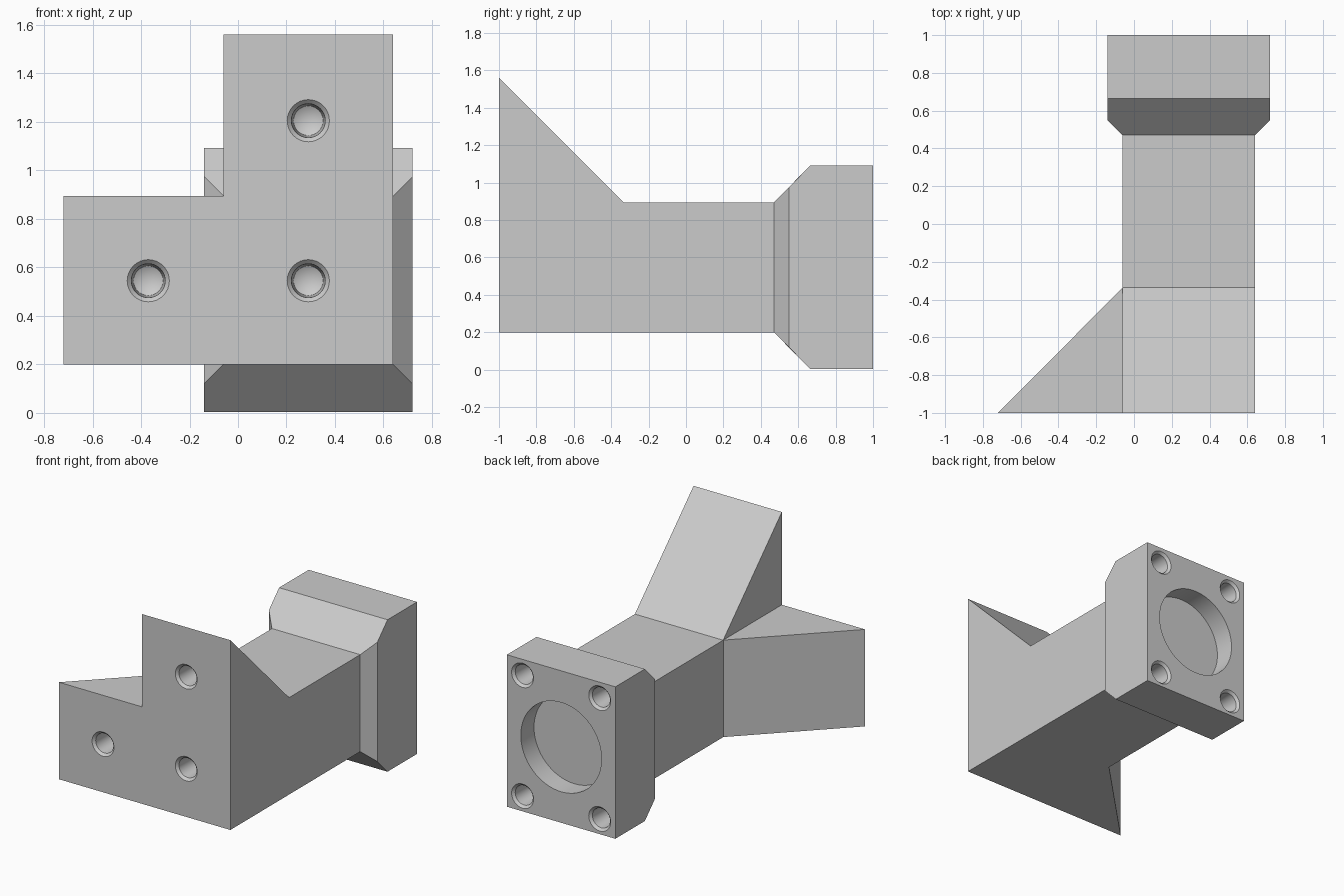
import bpy
import bmesh
from math import cos, sin, pi, radians

cube = bpy.data.objects.get("Cube")
if cube:
    bpy.data.objects.remove(cube, do_unlink=True)

grey = bpy.data.materials.new("plain grey")
grey.use_nodes = True
colour = (0.6, 0.6, 0.6, 1)
grey.diffuse_color = colour
grey.node_tree.nodes["Principled BSDF"].inputs["Base Color"].default_value = colour

# Shared dimensions
X0, X1, Z0, Z1 = -0.06, 0.64, 0.2, 0.895
CX, CZ = 0.29, 0.545
FRONT, BACK = -1.0, 1.0


def loft(name, rings):
    """Closed solid through a series of matching rings."""
    bm = bmesh.new()
    loops = [[bm.verts.new(p) for p in ring] for ring in rings]
    n = len(loops[0])
    for a, b in zip(loops, loops[1:]):
        for i in range(n):
            j = (i + 1) % n
            bm.faces.new((a[i], a[j], b[j], b[i]))
    bm.faces.new(loops[0])
    bm.faces.new(loops[-1])
    bmesh.ops.remove_doubles(bm, verts=bm.verts, dist=1e-5)
    bmesh.ops.recalc_face_normals(bm, faces=bm.faces)
    mesh = bpy.data.meshes.new(name)
    bm.to_mesh(mesh)
    bm.free()
    mesh.materials.append(grey)
    obj = bpy.data.objects.new(name, mesh)
    bpy.context.collection.objects.link(obj)
    return obj


def rect(y, dx, dz):
    """Beam cross-section at y, grown by dx and dz."""
    return [(X0 - dx, y, Z0 - dz), (X1 + dx, y, Z0 - dz),
            (X1 + dx, y, Z1 + dz), (X0 - dx, y, Z1 + dz)]


def bore(name, x, z, face, inward, profile, n):
    """Round cutter along y; profile holds (radius, depth) pairs."""
    return loft(name, [[(x + r * cos(2 * pi * i / n), face + inward * d,
                         z + r * sin(2 * pi * i / n)) for i in range(n)]
                       for r, d in profile])


def combine(target, other, operation):
    """Apply a boolean and remove the helper."""
    other.hide_render = True
    mod = target.modifiers.new("join", "BOOLEAN")
    mod.operation, mod.solver, mod.object = operation, "EXACT", other
    bpy.context.view_layer.objects.active = target
    bpy.ops.object.modifier_apply(modifier=mod.name)
    bpy.data.objects.remove(other, do_unlink=True)


# Beam with the sloped upper gusset
side = [(FRONT, Z0), (0.6, Z0), (0.6, Z1), (-0.335, Z1), (FRONT, 1.56)]
body = loft("corner_bracket", [[(x, y, z) for y, z in side] for x in (X0, X1)])

# Sideways gusset
plan = [(-0.72, FRONT), (CX, FRONT), (CX, 0.015)]
combine(body, loft("side_gusset", [[(x, y, z) for x, y in plan] for z in (Z0, Z1)]), "UNION")

# Flared end flange
flange = [(0.47, 0, 0), (0.55, 0.08, 0.08), (0.665, 0.08, 0.197), (BACK, 0.08, 0.197)]
combine(body, loft("flange", [rect(*s) for s in flange]), "UNION")

# Countersunk blind screw holes, front and back
screw = [(0.107, -0.02), (0.07, 0.017), (0.061, 0.2), (0, 0.235)]
holes = [(-0.37, CZ, FRONT, 1), (CX, CZ, FRONT, 1), (CX, 1.205, FRONT, 1)]
holes += [(CX + sx * 0.306, CZ + sz * 0.433, BACK, -1) for sx in (-1, 1) for sz in (-1, 1)]
for x, z, face, inward in holes:
    combine(body, bore("screw_hole", x, z, face, inward, screw, 32), "DIFFERENCE")

# Round pocket in the flange
combine(body, bore("pocket", CX, CZ, BACK, -1, [(0.32, -0.05), (0.32, 0.15)], 64), "DIFFERENCE")

# Merge coplanar faces and shade
bm = bmesh.new()
bm.from_mesh(body.data)
bmesh.ops.dissolve_limit(bm, angle_limit=radians(0.5), verts=bm.verts, edges=bm.edges)
bm.to_mesh(body.data)
bm.free()
bpy.ops.object.select_all(action="DESELECT")
body.select_set(True)
bpy.context.view_layer.objects.active = body
bpy.ops.object.shade_smooth_by_angle(angle=radians(25))
